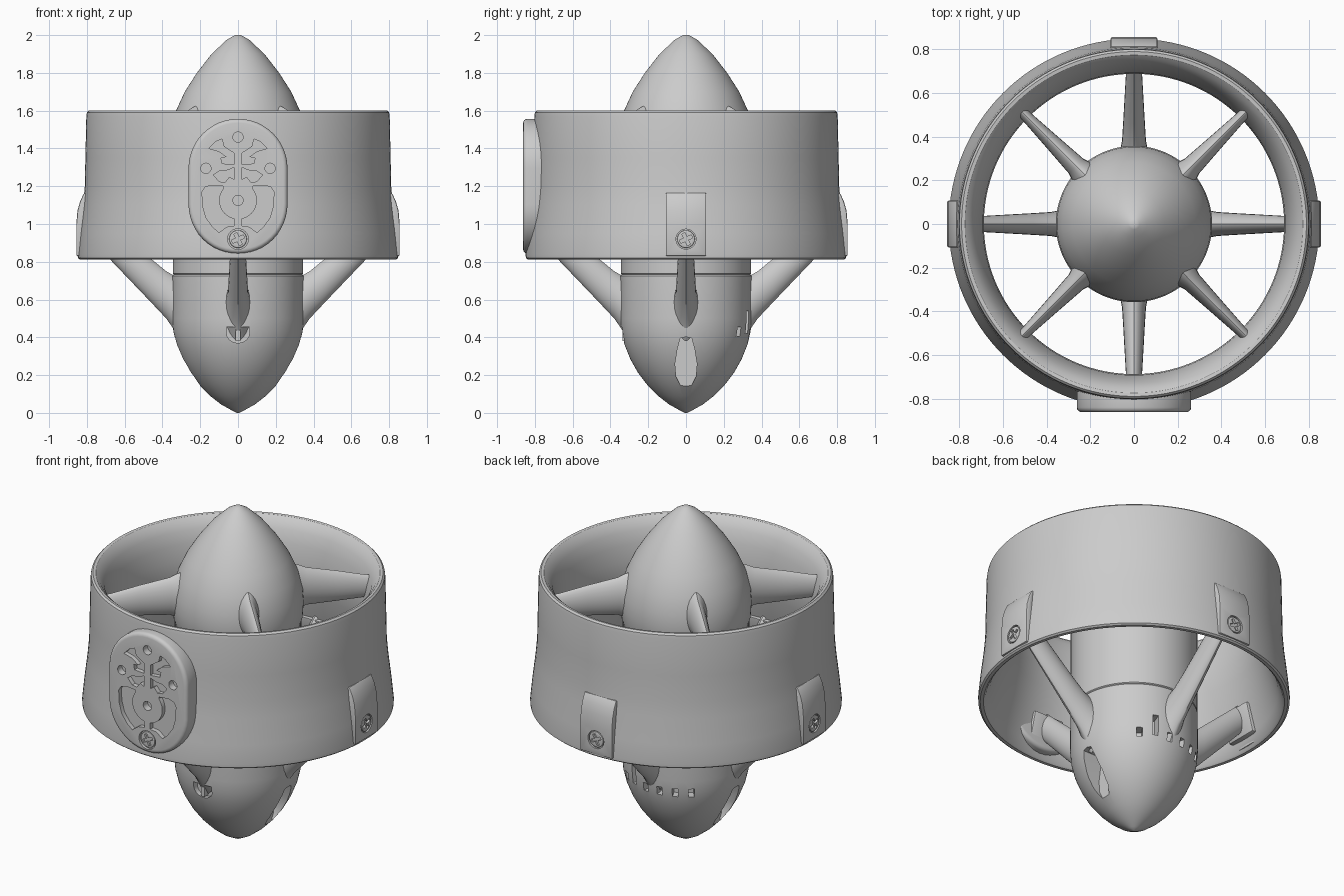
import bpy, bmesh, math
from math import sin, cos, pi, radians
from mathutils import Matrix, Vector

cube = bpy.data.objects.get("Cube")
if cube:
    bpy.data.objects.remove(cube)

grey = bpy.data.materials.new("plain grey")
grey.use_nodes = True
grey.diffuse_color = (0.6, 0.6, 0.6, 1)
grey.node_tree.nodes["Principled BSDF"].inputs["Base Color"].default_value = (0.6, 0.6, 0.6, 1)


def make(name, bm):
    bmesh.ops.recalc_face_normals(bm, faces=bm.faces)
    mesh = bpy.data.meshes.new(name)
    bm.to_mesh(mesh)
    bm.free()
    mesh.materials.append(grey)
    ob = bpy.data.objects.new(name, mesh)
    bpy.context.collection.objects.link(ob)
    return ob


def loft(name, rings, closed=False):
    """Skin a list of equal point rings; caps the ends unless closed."""
    bm = bmesh.new()
    rows = [[bm.verts.new(p) for p in ring] for ring in rings]
    n = len(rows[0])
    pairs = list(zip(rows, rows[1:])) + ([(rows[-1], rows[0])] if closed else [])
    for a, b in pairs:
        for i in range(n):
            bm.faces.new((a[i], a[(i + 1) % n], b[(i + 1) % n], b[i]))
    if not closed:
        bm.faces.new(rows[0])
        bm.faces.new(rows[-1])
    return make(name, bm)


def lathe(name, profile, closed=False, n=96):
    return loft(name, [[(r * cos(2 * pi * i / n), r * sin(2 * pi * i / n), z)
                        for i in range(n)] for r, z in profile], closed)


def prism(name, outline, y0, y1):
    """Extrude an (x, z) outline along y."""
    return loft(name, [[(x, y, z) for x, z in outline] for y in (y0, y1)])


def disc(x, z, r, n=24):
    return [(x + r * cos(2 * pi * i / n), z + r * sin(2 * pi * i / n)) for i in range(n)]


def box(x, z, w, h, a=0):
    c = [(-w, -h), (w, -h), (w, h), (-w, h)]
    return [(x + u * cos(a) - v * sin(a), z + u * sin(a) + v * cos(a)) for u, v in c]


def turn(ob, degrees):
    ob.data.transform(Matrix.Rotation(radians(degrees), 4, "Z"))
    return ob


def bake(ob):
    graph = bpy.context.evaluated_depsgraph_get()
    mesh = bpy.data.meshes.new_from_object(ob.evaluated_get(graph))
    ob.modifiers.clear()
    ob.data = mesh


def bevel(ob, width, segments=3, angle=40):
    mod = ob.modifiers.new("bevel", "BEVEL")
    mod.width, mod.segments, mod.angle_limit = width, segments, radians(angle)
    bake(ob)


def cut(ob, cutters):
    for c in cutters:
        c.hide_render = True
        mod = ob.modifiers.new("cut", "BOOLEAN")
        mod.operation, mod.solver, mod.object = "DIFFERENCE", "EXACT", c
    bake(ob)
    for c in cutters:
        bpy.data.objects.remove(c)


# Duct ring with a rounded intake lip and flared skirt
lathe("duct", [(0.838, 0.812), (0.848, 0.82), (0.849, 0.84), (0.838, 0.95), (0.82, 1.1),
               (0.811, 1.2), (0.808, 1.35), (0.803, 1.57), (0.8, 1.59), (0.79, 1.6),
               (0.775, 1.598), (0.755, 1.58), (0.73, 1.54), (0.708, 1.47), (0.693, 1.38),
               (0.688, 1.3), (0.7, 1.2), (0.735, 1.05), (0.785, 0.88), (0.81, 0.82),
               (0.82, 0.812)], closed=True, n=128)

# Central pod: spinner on top, motor housing and round tail
lathe("spinner", [(0.34, 1.3), (0.352, 1.34), (0.358, 1.42), (0.353, 1.5), (0.328, 1.6),
                  (0.282, 1.7), (0.218, 1.8), (0.14, 1.9), (0.06, 1.975), (0.025, 1.995),
                  (0.015, 2.0)])
lathe("housing", [(0.34, 0.732), (0.345, 0.737), (0.345, 1.31)])
tail = lathe("tail", [(0.006, 0.0), (0.03, 0.012), (0.09, 0.045), (0.15, 0.092),
                      (0.205, 0.148), (0.255, 0.214), (0.295, 0.285), (0.325, 0.36),
                      (0.342, 0.43), (0.348, 0.5), (0.347, 0.725), (0.341, 0.732)])

# Teardrop side ports, front drain and rear vent slots cut into the tail
cutters = []
drop = [(0.03, 0.395), (0.045, 0.34), (0.058, 0.26), (0.052, 0.19), (0.03, 0.147)]
drop = [(0, 0.402)] + drop + [(0, 0.135)] + [(-x, z) for x, z in reversed(drop)]
for a in (90, 270):
    cutters.append(turn(prism("port_cutter", drop, -0.4, -0.2), a))
drain = [(-0.06, 0.455)] + [(0.06 * cos(t), 0.42 + 0.05 * sin(t))
                            for t in [pi + pi * i / 10 for i in range(11)]] + [(0.06, 0.455)]
cutters.append(prism("drain_cutter", drain, -0.4, -0.3))
for i in range(6):
    tall = 0.06 if i == 1 else 0.025
    slot = box(0, 0.405 + tall + 0.015 * (i == 1), 0.016, tall)
    cutters.append(turn(prism("vent_cutter", slot, -0.4, -0.28), 145 + 15 * i))
cut(tail, cutters)
prism("drain_pin", box(0, 0.42, 0.012, 0.04), -0.335, -0.29)


def fin(name, stations, angle):
    """Lens-section blade; stations are (radius, low z, high z, thickness)."""
    n, rings = 24, []
    for r, lo, hi, t in stations:
        mid, half = (lo + hi) / 2, (hi - lo) / 2
        rings.append([(t / 2 * sin(2 * pi * i / n) * abs(sin(2 * pi * i / n)) ** 0.3, -r,
                       mid - half * cos(2 * pi * i / n)) for i in range(n)])
    turn(loft(name, rings), angle)


# Four upper vanes on the diagonals, four slanted struts on the axes
for a in (45, 135, 225, 315):
    fin("upper_vane", [(0.3, 1.34, 1.63, 0.14), (0.345, 1.36, 1.615, 0.115),
                       (0.375, 1.375, 1.6, 0.095), (0.55, 1.385, 1.565, 0.07),
                       (0.7, 1.395, 1.53, 0.05), (0.75, 1.39, 1.525, 0.05)], a)
for a in (0, 90, 180, 270):
    fin("slanted_strut", [(0.3, 0.38, 0.7, 0.14), (0.345, 0.45, 0.73, 0.125),
                          (0.38, 0.5, 0.75, 0.11), (0.46, 0.585, 0.815, 0.1),
                          (0.68, 0.815, 1.01, 0.075), (0.77, 0.91, 1.09, 0.07)], a)
    # Mounting foot on the inside of the skirt
    foot = loft("strut_foot", [[(x, y, z) for x, y in ((-0.1, d), (0.1, d), (0.1, d - 0.05),
                                                       (-0.1, d - 0.05))]
                               for d, z in ((-0.76, 0.87), (-0.715, 1.04))])
    bevel(foot, 0.008, 2)
    turn(foot, a)


def cross(z, y0, y1):
    return [prism("cross_cutter", box(0, z, 0.034, 0.009, a), y0, y1)
            for a in (radians(25), radians(115))]


def screw(y, z, angle):
    head = prism("screw", disc(0, z, 0.047), y, y + 0.03)
    bevel(head, 0.005, 2)
    cut(head, cross(z, y - 0.02, y + 0.014))
    turn(head, angle)


# Clips on both sides and the back, each with a cross-head screw
for a in (90, 180, 270):
    side = [(-0.8, 1.165), (-0.815, 1.165), (-0.836, 1.12), (-0.85, 1.07),
            (-0.856, 1.0), (-0.856, 0.83), (-0.8, 0.83)]
    clip = loft("clip", [[(x, y, z) for y, z in side] for x in (-0.107, 0.107)])
    bevel(clip, 0.008, 2)
    cut(clip, [prism("screw_cutter", disc(0, 0.92, 0.053), -0.9, -0.842)])
    turn(clip, a)
    screw(-0.855, 0.92, a)

# Stadium-shaped front plate
arc = [pi * i / 24 for i in range(25)]
R = 0.262
outline = [(R * cos(t), 1.295 + R * sin(t)) for t in arc]
outline += [(-R * cos(t), 1.105 - R * sin(t)) for t in arc]
plate = prism("front_plate", outline, -0.862, -0.75)
bevel(plate, 0.022, 4)

# Mirrored fan-shaped recesses, bolt holes and the screw seat
upper = [(-0.155, 1.4), (-0.12, 1.435), (-0.085, 1.45), (-0.075, 1.41), (-0.02, 1.375),
         (-0.02, 1.315), (-0.085, 1.32), (-0.09, 1.35), (-0.06, 1.355), (-0.1, 1.385)]
middle = [(-0.13, 1.26), (-0.1, 1.28), (-0.055, 1.285), (-0.02, 1.3), (-0.02, 1.235),
          (-0.045, 1.25), (-0.07, 1.22), (-0.1, 1.225)]
lower = [(-0.19, 1.17), (-0.175, 1.195), (-0.14, 1.205), (-0.08, 1.2)]
lower += [(0.1 * cos(t), 1.125 + 0.1 * sin(t)) for t in
          [radians(140 + 12 * i) for i in range(11)]]
lower += [(-0.02, 0.99), (-0.06, 0.985), (-0.1, 0.955), (-0.135, 0.985), (-0.17, 1.035),
          (-0.188, 1.1)]
cutters = []
for shape in (upper, middle, lower):
    for s in (1, -1):
        cutters.append(prism("recess_cutter", [(s * x, z) for x, z in shape], -0.9, -0.835))
for x, z in ((0, 1.46), (-0.17, 1.295), (0.17, 1.295), (0, 1.125)):
    cutters.append(prism("bolt_cutter", disc(x, z, 0.027), -0.9, -0.82))
cutters.append(prism("screw_cutter", disc(0, 0.92, 0.055), -0.9, -0.845))
cut(plate, cutters)
screw(-0.858, 0.92, 0)

# Smooth shading with crisp edges
bpy.ops.object.select_all(action="DESELECT")
for ob in bpy.context.scene.objects:
    if ob.type == "MESH":
        ob.select_set(True)
        bpy.context.view_layer.objects.active = ob
bpy.ops.object.shade_smooth_by_angle(angle=radians(32))
